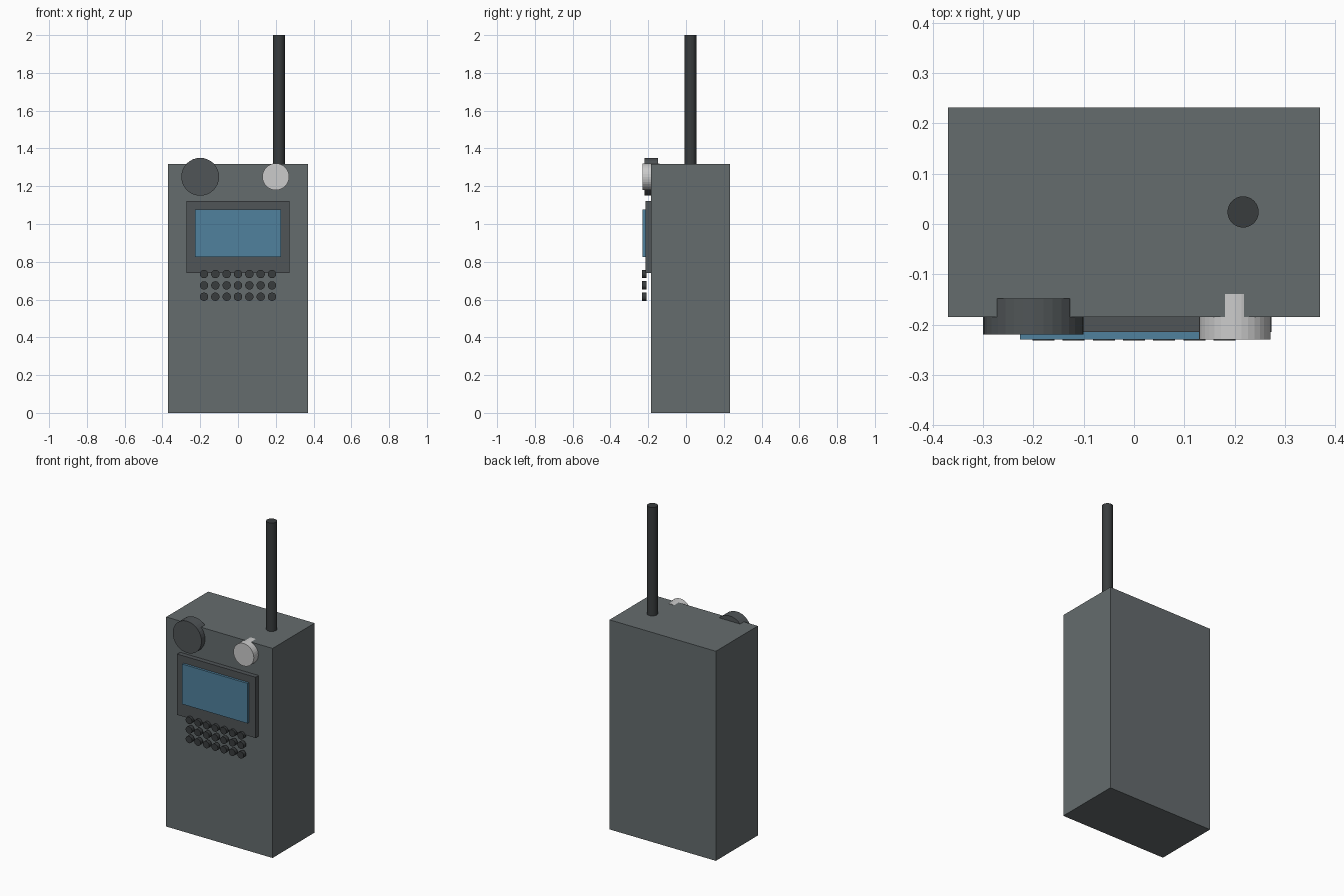
import bpy
from math import pi

if "Cube" in bpy.data.objects:
    bpy.data.objects.remove(bpy.data.objects["Cube"])


def material(name, rgb):
    m = bpy.data.materials.new(name)
    m.diffuse_color = (*rgb, 1)
    m.use_nodes = True
    m.node_tree.nodes["Principled BSDF"].inputs["Base Color"].default_value = m.diffuse_color
    return m


GREY = material("body_grey", (0.13, 0.15, 0.155))
DARK = material("dark_grey", (0.08, 0.09, 0.095))
BLACK = material("black_rubber", (0.04, 0.045, 0.047))
LIGHT = material("light_grey", (0.6, 0.62, 0.63))
BLUE = material("screen_blue", (0.08, 0.22, 0.34))


def box(name, x, y, z, mat):
    # x, y, z are (low, high) ranges
    r = (x, y, z)
    bpy.ops.mesh.primitive_cube_add(size=1, location=[(a + b) / 2 for a, b in r])
    o = bpy.context.object
    o.name = name
    o.scale = [b - a for a, b in r]
    o.data.materials.append(mat)
    return o


def dial(name, x, z, radius, y, mat, sides=32):
    # cylinder facing the front, spanning the y range
    bpy.ops.mesh.primitive_cylinder_add(
        vertices=sides, radius=radius, depth=y[1] - y[0],
        location=(x, sum(y) / 2, z), rotation=(pi / 2, 0, 0))
    o = bpy.context.object
    o.name = name
    o.data.materials.append(mat)
    return o


# Case
box("body", (-0.37, 0.37), (-0.185, 0.232), (0, 1.318), GREY)

# Display
box("screen_bezel", (-0.273, 0.273), (-0.215, -0.18), (0.74, 1.122), DARK)
box("screen", (-0.227, 0.227), (-0.23, -0.21), (0.825, 1.077), BLUE)

# Knobs that rise above the top edge
dial("large_knob", -0.2, 1.25, 0.1, (-0.22, -0.148), DARK)
dial("small_knob", 0.2, 1.25, 0.071, (-0.23, -0.139), LIGHT)

# Keypad
for row in range(3):
    for col in range(7):
        dial(f"button_{row + 1}_{col + 1}", -0.18 + 0.06 * col,
             0.735 - 0.06 * row, 0.022, (-0.232, -0.208), BLACK)

# Antenna
bpy.ops.mesh.primitive_cylinder_add(vertices=32, radius=0.031, depth=0.7,
                                    location=(0.217, 0.024, 1.65))
antenna = bpy.context.object
antenna.name = "antenna"
antenna.data.materials.append(BLACK)
